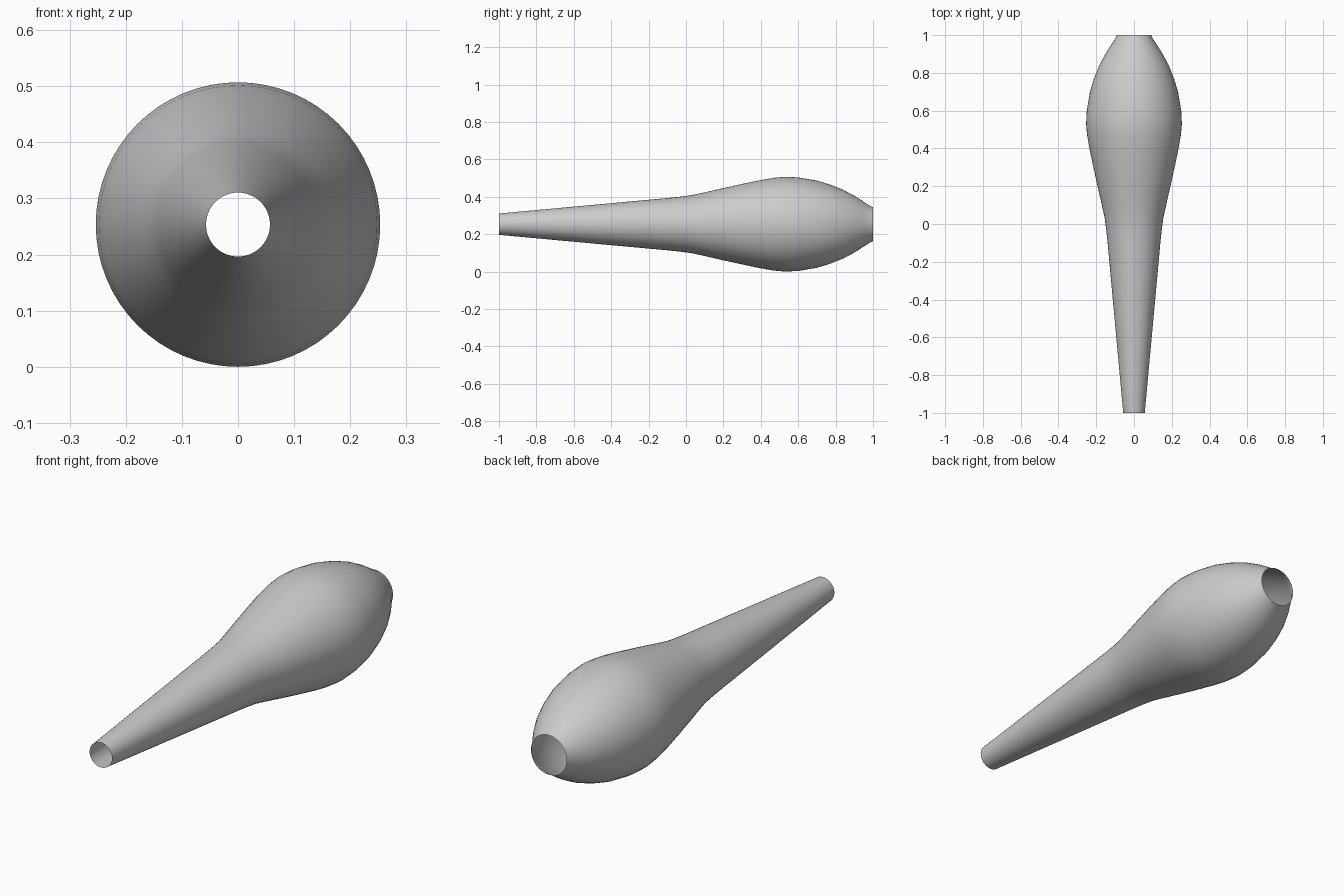
import bpy, bmesh
from math import cos, sin, tau

if "Cube" in bpy.data.objects:
    bpy.data.objects.remove(bpy.data.objects["Cube"], do_unlink=True)

SIDES = 64
AXIS_Z = 0.2535

# Position along the body and radius, narrow end first
PROFILE = [(-1, .057), (-.5, .103), (-.1, .1395), (-.03, .147), (.03, .155),
           (.1, .17), (.2, .193), (.3, .215), (.4, .236), (.47, .248),
           (.53, .2535), (.6, .25), (.7, .233), (.77, .212), (.84, .184),
           (.9, .152), (.95, .12), (.98, .1), (1, .091)]

# Plain grey surface
grey = bpy.data.materials.new("light_grey")
grey.use_nodes = True
grey.diffuse_color = (.6, .6, .6, 1)
grey.node_tree.nodes["Principled BSDF"].inputs["Base Color"].default_value = (.6, .6, .6, 1)

# Hollow turned body, open at both ends
bm = bmesh.new()
rings = [[bm.verts.new((r * cos(tau * i / SIDES), y, AXIS_Z + r * sin(tau * i / SIDES)))
          for i in range(SIDES)] for y, r in PROFILE]
for a, b in zip(rings, rings[1:]):
    for i in range(SIDES):
        j = (i + 1) % SIDES
        bm.faces.new((a[i], b[i], b[j], a[j]))
bmesh.ops.recalc_face_normals(bm, faces=bm.faces)
mesh = bpy.data.meshes.new("hollow_body")
bm.to_mesh(mesh)
bm.free()
mesh.materials.append(grey)
body = bpy.data.objects.new("hollow_body", mesh)
bpy.context.collection.objects.link(body)

# Smooth shading
bpy.ops.object.select_all(action="DESELECT")
body.select_set(True)
bpy.context.view_layer.objects.active = body
bpy.ops.object.shade_smooth_by_angle()
